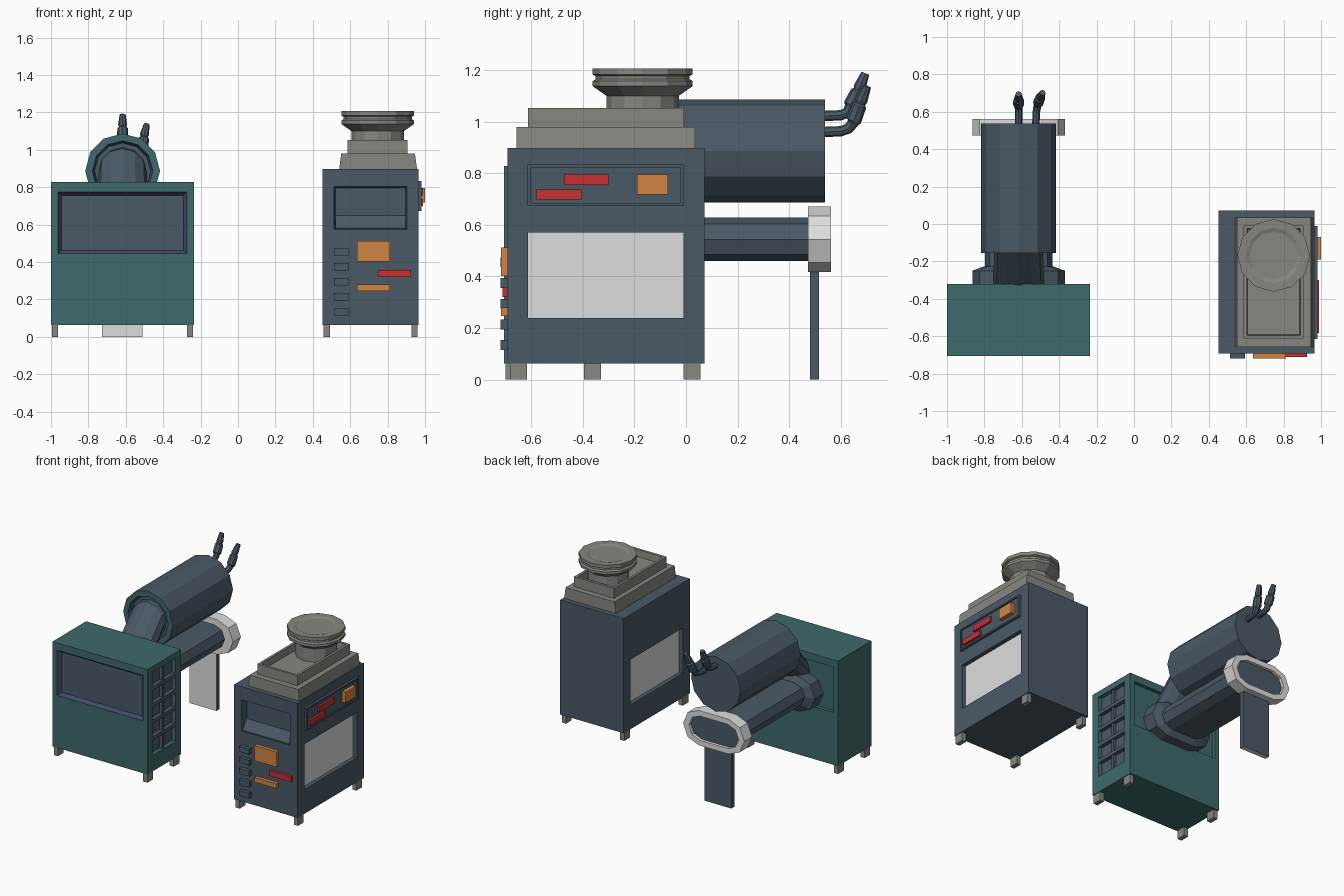
import bpy, bmesh, math
from mathutils import Vector

if "Cube" in bpy.data.objects:
    bpy.data.objects.remove(bpy.data.objects["Cube"])


def material(name, rgb):
    m = bpy.data.materials.new(name)
    m.diffuse_color = [c / 12.92 if c <= 0.04045 else ((c + 0.055) / 1.055) ** 2.4 for c in rgb] + [1]
    m.use_nodes = True
    m.node_tree.nodes["Principled BSDF"].inputs["Base Color"].default_value = m.diffuse_color
    return m


MATS = [material("slate", (.29, .35, .40)), material("teal", (.245, .415, .415)),
        material("warm_gray", (.53, .53, .505)), material("white", (.87, .87, .87)),
        material("orange", (.82, .52, .25)), material("red", (.78, .19, .20)),
        material("navy", (.26, .29, .42))]
SLATE, TEAL, GRAY, WHITE, ORANGE, RED, NAVY = range(7)


def finish(name, bm):
    me = bpy.data.meshes.new(name)
    bmesh.ops.recalc_face_normals(bm, faces=bm.faces)
    bm.to_mesh(me)
    bm.free()
    for m in MATS:
        me.materials.append(m)
    ob = bpy.data.objects.new(name, me)
    bpy.context.collection.objects.link(ob)
    return ob


def box_mesh(lo, hi, mat):
    bm = bmesh.new()
    bmesh.ops.create_cube(bm, size=1)
    for v in bm.verts:
        v.co = [lo[i] if v.co[i] < 0 else hi[i] for i in range(3)]
    for f in bm.faces:
        f.material_index = mat
    bm.normal_update()
    return bm


def box(name, lo, hi, mat):
    return finish(name, box_mesh(lo, hi, mat))


def fit(bm, f, lo, hi, axis, level):
    """Inset a rectangular face and move the inner face to lo..hi at the given level."""
    sides = bmesh.ops.inset_individual(bm, faces=[f], thickness=0.001)["faces"]
    c = f.calc_center_median()
    others = [i for i in range(3) if i != axis]
    for v in f.verts:
        new = v.co.copy()
        for k, i in enumerate(others):
            new[i] = lo[k] if v.co[i] < c[i] else hi[k]
        new[axis] = level
        v.co = new
    return sides


def recess(bm, axis, sign, lo, hi, depth, wall, floor, shrink=0.0):
    """Sink a rectangular pocket into the box face pointing along sign*axis."""
    bm.normal_update()
    f = max((f for f in bm.faces if f.normal[axis] * sign > 0.99),
            key=lambda f: f.calc_center_median()[axis] * sign)
    level = f.verts[0].co[axis]
    fit(bm, f, lo, hi, axis, level)
    for w in fit(bm, f, [a + shrink for a in lo], [a - shrink for a in hi], axis, level - sign * depth):
        w.material_index = wall
    f.material_index = floor


def loft(name, rings, bands, cap=SLATE):
    """Skin closed rings; one material per band, capped at both ends."""
    bm = bmesh.new()
    vs = [[bm.verts.new(p) for p in r] for r in rings]
    for a, b, mat in zip(vs, vs[1:], bands):
        for i in range(len(a)):
            j = (i + 1) % len(a)
            bm.faces.new((a[i], a[j], b[j], b[i])).material_index = mat
    for end in (vs[0], vs[-1]):
        bm.faces.new(end).material_index = cap
    return finish(name, bm)


CX = -.617  # axis of the tube assembly


def circle_y(y, r, z, n=12):
    return [(CX + r * math.cos(i * math.tau / n), y, z + r * math.sin(i * math.tau / n)) for i in range(n)]


def stadium(y, r, half, z=.544):
    pts = []
    for side in (0, 1):
        cx = CX + (half - r) * (1 - 2 * side)
        for k in range(5):
            a = math.pi * (k / 4 - .5 + side)
            pts.append((cx + r * math.cos(a), y, z + r * math.sin(a)))
    return pts


def pipe(name, path, radii, n=8):
    pts = [Vector(p) for p in path]
    rings = []
    for i, p in enumerate(pts):
        d = (pts[min(i + 1, len(pts) - 1)] - pts[max(i - 1, 0)]).normalized()
        u = (Vector((1, 0, 0)) - d * d.x).normalized()
        w = d.cross(u)
        rings.append([p + radii[i] * (u * math.cos(k * math.tau / n) + w * math.sin(k * math.tau / n))
                      for k in range(n)])
    return loft(name, rings, [SLATE] * (len(pts) - 1))


def feet(name, xs, ys):
    for i, x in enumerate(xs):
        for j, y in enumerate(ys):
            box(f"{name}_{i}{j}", (x, y, 0), (x + .033, y + .066, .066), GRAY)


# Teal cabinet with front screen, rear pocket and side grille
bm = box_mesh((-1, -.706, .063), (-.236, -.32, .828), TEAL)
recess(bm, 1, -1, (-.963, .445), (-.273, .775), .025, NAVY, SLATE, .018)
recess(bm, 1, 1, (-.963, .445), (-.273, .775), .025, TEAL, TEAL)
recess(bm, 0, 1, (-.645, .18), (-.38, .785), .03, TEAL, SLATE)
finish("teal_cabinet", bm)
box("grille_upright", (-.27, -.523, .18), (-.244, -.503, .785), SLATE)
for i in range(4):
    z = .18 + .605 * (i + 1) / 5
    box(f"grille_bar_{i}", (-.27, -.645, z - .013), (-.238, -.38, z + .013), SLATE)
feet("teal_cabinet_foot", (-.995, -.274), (-.7, -.396))

# Upper drum with a hollow front rim
CZ = .887
loft("drum", [circle_y(y, r, CZ) for y, r in ((.538, .2), (-.155, .2), (-.155, .162), (-.125, .15))],
     [SLATE, TEAL, NAVY])
# Sloping duct from the drum into the cabinet
loft("sloping_duct", [circle_y(-.11, .128, CZ), circle_y(-.155, .13, CZ - .01), circle_y(-.37, .14, .645)],
     [SLATE] * 2)

# Lower flat tube, flange, white end collar and stand
loft("lower_tube", [stadium(-.36, .127, .247), stadium(-.25, .127, .247), stadium(-.228, .09, .19),
                    stadium(-.228, .084, .18), stadium(.5, .084, .18)], [SLATE] * 4)
loft("end_collar", [stadium(.472, .08, .17), stadium(.472, .127, .247), stadium(.562, .127, .247),
                    stadium(.562, .088, .2), stadium(.54, .088, .2)], [WHITE] * 4)
bm = box_mesh((-.727, .48, 0), (-.51, .516, .435), SLATE)
for f in bm.faces:
    if f.normal.y < -.9 or f.normal.z < -.9:
        f.material_index = WHITE
finish("stand_leg", bm)

# Two bent hoses at the back of the drum
RADII = (.02, .02, .021, .022, .03, .028, .02, .024, .016)
pipe("hose_upper", [(CX, .53, 1.022), (CX, .6, 1.025), (CX, .625, 1.035), (CX, .636, 1.055), (CX, .64, 1.065),
                    (CX, .665, 1.115), (CX, .668, 1.122), (CX, .674, 1.135), (CX, .695, 1.188)], RADII)
pipe("hose_lower", [(-.525, .53, .96), (-.522, .6, .963), (-.517, .63, .974), (-.512, .647, .995),
                    (-.511, .65, 1.005), (-.503, .672, 1.062), (-.502, .675, 1.07), (-.5, .68, 1.083),
                    (-.488, .702, 1.137)], RADII)

# Slate cabinet with side windows and front slot
bm = box_mesh((.453, -.692, .063), (.965, .071, .898), SLATE)
for s in (1, -1):
    recess(bm, 0, s, (-.612, .24), (-.01, .57), .03, SLATE, WHITE)
recess(bm, 1, -1, (.513, .575), (.903, .803), .05, SLATE, SLATE, .008)
finish("slate_cabinet", bm)
feet("slate_cabinet_foot", (.458, .928), (-.682, -.01))
# sloped ledge at the bottom of the slot
bm = box_mesh((.52, -.69, .577), (.896, -.64, .652), SLATE)
for v in bm.verts:
    if v.co.z > .6 and v.co.y < -.66:
        v.co.z = .583
finish("slot_ledge", bm)

# Front buttons and lights
for i in range(5):
    z = .134 + .0803 * i
    box(f"front_button_{i}", (.513, -.72, z - .019), (.593, -.68, z + .019), SLATE)
box("front_orange_panel", (.637, -.718, .402), (.813, -.68, .513), ORANGE)
box("front_orange_bar", (.637, -.718, .246), (.813, -.68, .28), ORANGE)
box("front_red_bar", (.748, -.712, .32), (.925, -.68, .358), RED)

# Side control panel with raised rim
bm = box_mesh((.96, -.615, .673), (.982, -.01, .834), SLATE)
recess(bm, 0, 1, (-.603, .684), (-.022, .823), .009, SLATE, SLATE)
finish("side_panel", bm)
box("side_orange_button", (.965, -.19, .718), (1, -.07, .796), ORANGE)
box("side_red_bar_upper", (.965, -.473, .755), (.988, -.3, .796), RED)
box("side_red_bar_lower", (.965, -.582, .699), (.988, -.405, .737), RED)

# Stepped gray tray on top
bm = box_mesh((.54, -.657, .89), (.958, .035, .98), GRAY)
for v in bm.verts:
    if v.co.z > .95:
        v.co.x += .012 if v.co.x < .7 else -.012
finish("top_step", bm)
bm = box_mesh((.585, -.613, .975), (.907, -.007, 1.053), GRAY)
recess(bm, 2, 1, (.603, -.595), (.889, -.025), .05, GRAY, GRAY, .004)
finish("top_tray", bm)

# Round knob on the tray, turned from a profile
profile = [(.14, 1.0), (.14, 1.1), (.194, 1.138), (.194, 1.157), (.182, 1.165), (.182, 1.177),
           (.194, 1.183), (.194, 1.207), (.148, 1.207), (.128, 1.2)]
loft("top_knob", [[(.747 + r * math.cos(i * math.tau / 12), -.168 + r * math.sin(i * math.tau / 12), z)
                   for i in range(12)] for r, z in profile], [GRAY] * 9, GRAY)
